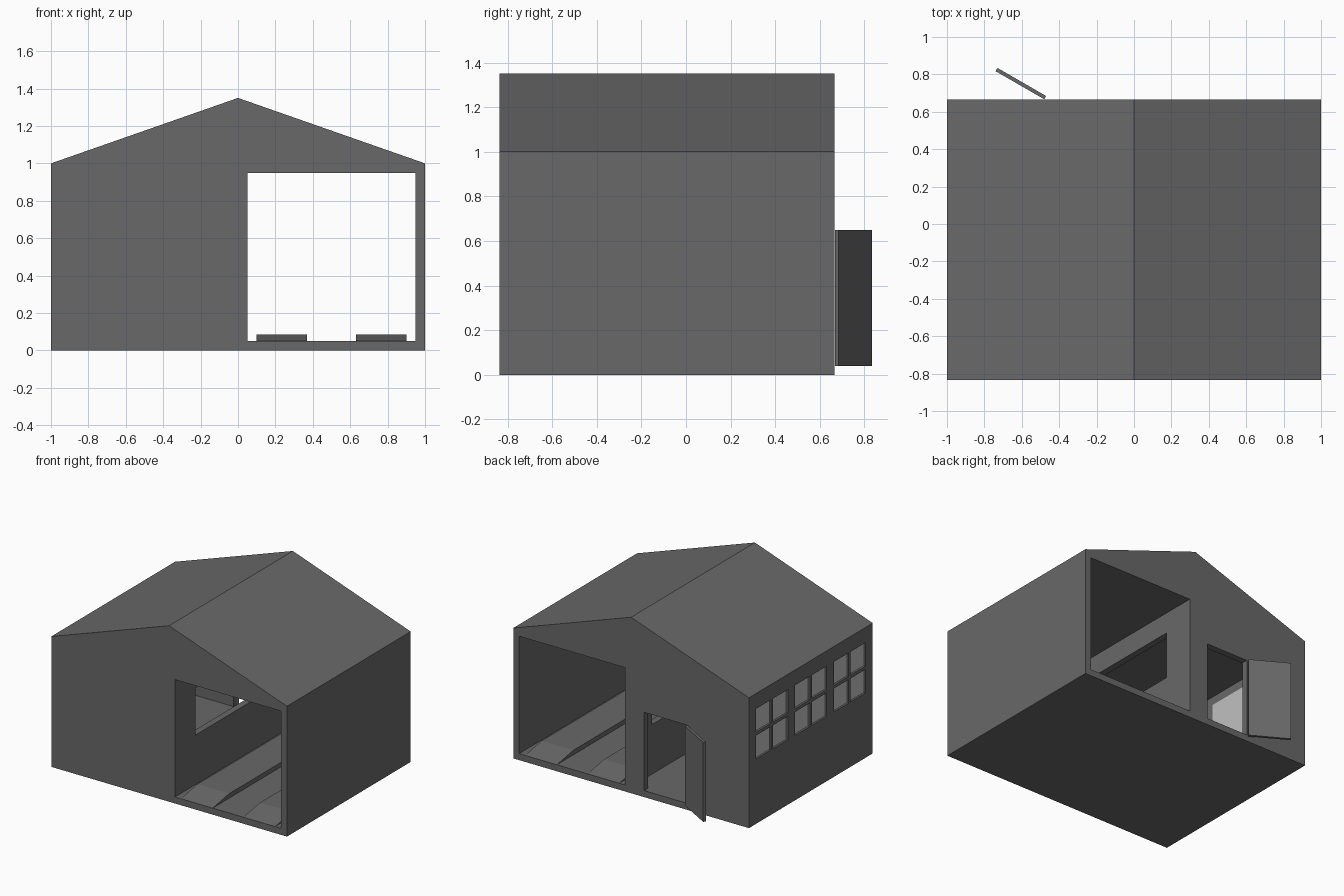
import bpy, bmesh, math
from mathutils import Matrix, Vector

if "Cube" in bpy.data.objects:
    bpy.data.objects.remove(bpy.data.objects["Cube"])

FRONT, BACK = -0.835, 0.665      # outer faces of the gable walls
MID = (FRONT + BACK) / 2
WALL = 0.05                      # wall and floor thickness


def material(name, value):
    m = bpy.data.materials.new(name)
    m.diffuse_color = (value, value, value, 1)
    m.use_nodes = True
    m.node_tree.nodes["Principled BSDF"].inputs["Base Color"].default_value = m.diffuse_color
    return m


grey = material("dark grey", 0.14)
glass = material("pale glass", 0.53)


def finish(name, bm, mat):
    bmesh.ops.recalc_face_normals(bm, faces=bm.faces)
    me = bpy.data.meshes.new(name)
    bm.to_mesh(me)
    bm.free()
    me.materials.append(mat)
    ob = bpy.data.objects.new(name, me)
    bpy.context.scene.collection.objects.link(ob)
    return ob


def prism(name, profile, axis, length, mat):
    """Extrude a closed list of points along the axis."""
    bm = bmesh.new()
    face = bm.faces.new([bm.verts.new(p) for p in profile])
    ext = bmesh.ops.extrude_face_region(bm, geom=[face])
    moved = [v for v in ext["geom"] if isinstance(v, bmesh.types.BMVert)]
    bmesh.ops.translate(bm, verts=moved, vec=Vector(axis) * length)
    return finish(name, bm, mat)


def box(name, x0, x1, y0, y1, z0, z1, mat=grey):
    pts = [(x0, y0, z0), (x1, y0, z0), (x1, y1, z0), (x0, y1, z0)]
    return prism(name, pts, (0, 0, 1), z1 - z0, mat)


# House shell: gabled block
profile = [(-1, 0), (1, 0), (1, 1), (0, 1.35), (-1, 1)]
shell = prism("house_shell", [(x, FRONT, z) for x, z in profile],
              (0, 1, 0), BACK - FRONT, grey)

# Cutters: drive-through bay, side room, hatch in the partition, back doorway
cutters = [
    box("bay_cutter", 0.05, 0.95, FRONT - 0.1, BACK + 0.1, WALL, 0.95),
    box("room_cutter", -0.95, 0, FRONT + WALL, BACK - WALL, WALL, 0.95),
    box("hatch_cutter", -0.02, 0.07, MID - 0.5, MID + 0.5, 0.43, 0.79),
    box("doorway_cutter", -0.47, -0.11, BACK - 0.07, BACK + 0.1, WALL, 0.65),
]

# Side windows: four shallow pane recesses over one sheet of glass
WIN, PANE, WIN_Z = 0.385, 0.18, 0.69
for i in (-1, 0, 1):
    yc = MID + i * 0.47
    box("window_glass", -0.985, -0.946, yc - WIN / 2, yc + WIN / 2,
        WIN_Z - WIN / 2, WIN_Z + WIN / 2, glass)
    for sy in (-1, 1):
        for sz in (-1, 1):
            y = yc + sy * (WIN - PANE) / 2
            z = WIN_Z + sz * (WIN - PANE) / 2
            cutters.append(box("pane_cutter", -1.1, -0.984, y - PANE / 2,
                               y + PANE / 2, z - PANE / 2, z + PANE / 2))

for c in cutters:
    mod = shell.modifiers.new(c.name, "BOOLEAN")
    mod.operation, mod.solver, mod.object = "DIFFERENCE", "EXACT", c

# Bake the cuts and drop the cutters
graph = bpy.context.evaluated_depsgraph_get()
baked = bpy.data.meshes.new_from_object(shell.evaluated_get(graph))
shell.modifiers.clear()
shell.data = baked
for c in cutters:
    bpy.data.objects.remove(c)

# Wheel tracks with sloped ends
for x in (0.1, 0.63):
    track = [(FRONT, 0.05), (BACK, 0.05), (BACK - 0.2, 0.085), (FRONT + 0.2, 0.085)]
    prism("wheel_track", [(x, y, z) for y, z in track], (1, 0, 0), 0.27, grey)

# Open back door, swung out around its hinge
door = box("back_door", 0, 0.30, -0.02, 0, 0.04, 0.65)
door.data.transform(Matrix.Translation((-0.48, BACK + 0.002, 0))
                    @ Matrix.Rotation(math.radians(150), 4, "Z"))
